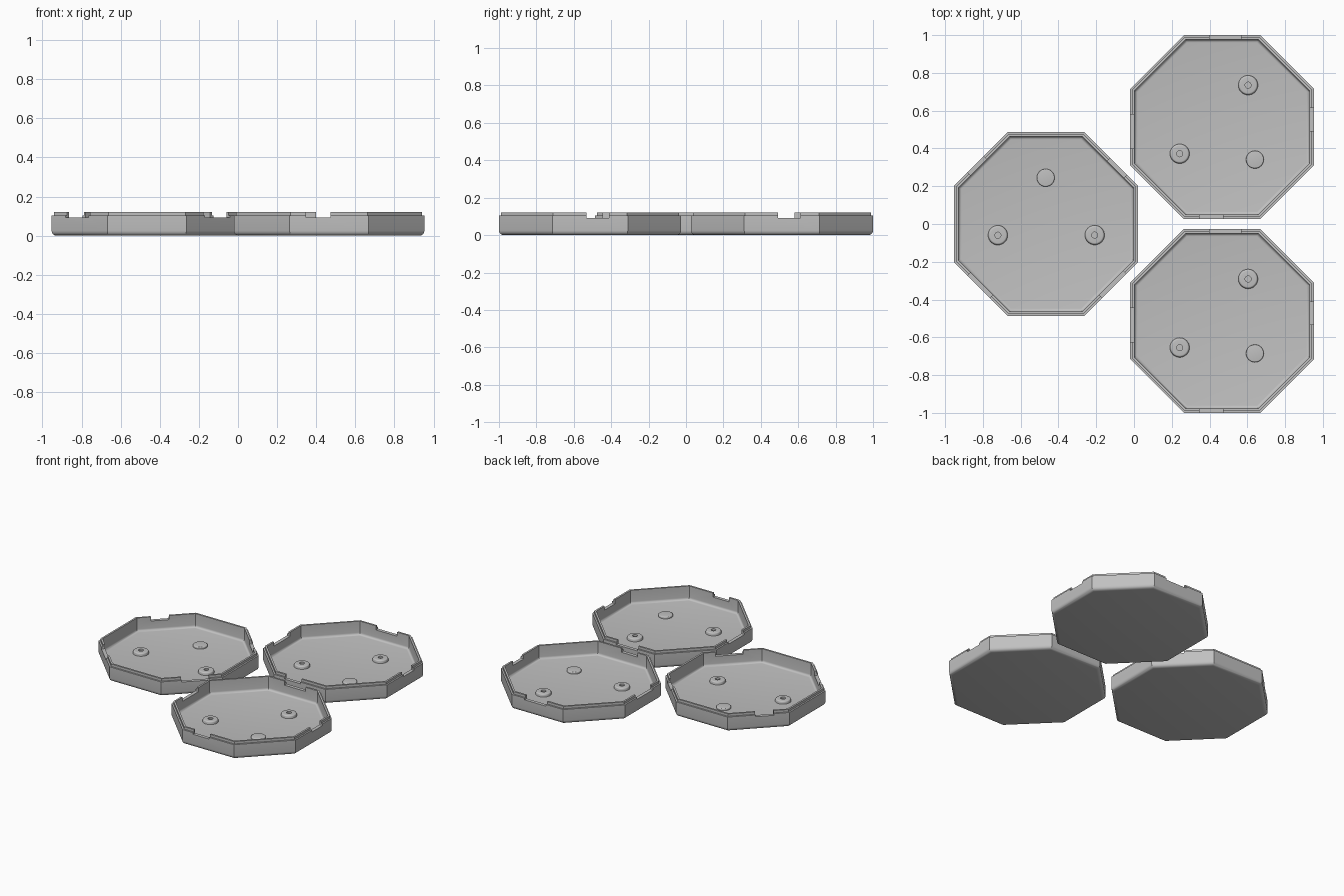
import bpy, bmesh, math
from mathutils import Matrix, Vector

if "Cube" in bpy.data.objects:
    bpy.data.objects.remove(bpy.data.objects["Cube"])

A = 0.487            # tray apothem
WALL = 0.024         # wall thickness
FLOOR = 0.025        # floor height
NOTCH_Z = 0.092      # bottom of the rim notches

grey = bpy.data.materials.new("mid_grey")
grey.diffuse_color = (0.53, 0.53, 0.53, 1)
grey.use_nodes = True
grey.node_tree.nodes["Principled BSDF"].inputs["Base Color"].default_value = grey.diffuse_color


def arc(cx, cz, r, a0, a1, n=5):
    """Points of a fillet in the (radius, height) plane."""
    steps = [math.radians(a0 + (a1 - a0) * i / n) for i in range(n + 1)]
    return [(cx + r * math.cos(t), cz + r * math.sin(t)) for t in steps]


def loft(name, profile, sides, scale=1.0, phase=0.0):
    """Sweep a profile round z and close both ends with flat caps."""
    bm = bmesh.new()
    rings = []
    for r, z in profile:
        rings.append([bm.verts.new((r * scale * math.cos(phase + math.tau * i / sides),
                                    r * scale * math.sin(phase + math.tau * i / sides), z))
                      for i in range(sides)])
    for a, b in zip(rings, rings[1:]):
        for i in range(sides):
            j = (i + 1) % sides
            bm.faces.new((a[i], a[j], b[j], b[i]))
    bm.faces.new(rings[0][::-1])
    bm.faces.new(rings[-1])
    bmesh.ops.recalc_face_normals(bm, faces=bm.faces)
    mesh = bpy.data.meshes.new(name)
    bm.to_mesh(mesh)
    bm.free()
    mesh.materials.append(grey)
    obj = bpy.data.objects.new(name, mesh)
    bpy.context.collection.objects.link(obj)
    return obj


def activate(obj):
    bpy.ops.object.select_all(action='DESELECT')
    obj.select_set(True)
    bpy.context.view_layer.objects.active = obj


def notch_cutter():
    """Four boxes, one per notched side: (side angle, tangent start, tangent end)."""
    bm = bmesh.new()
    for deg, t0, t1 in ((0, -0.02, 0.10), (90, -0.10, 0.066),
                        (180, -0.067, 0.113), (270, -0.119, 0.006)):
        m = (Matrix.Rotation(math.radians(deg), 4, 'Z')
             @ Matrix.Translation((A - 0.01, (t0 + t1) / 2, NOTCH_Z + 0.05))
             @ Matrix.Diagonal((0.08, t1 - t0, 0.1, 1)))
        bmesh.ops.create_cube(bm, size=1, matrix=m)
    mesh = bpy.data.meshes.new("notch_cutter")
    bm.to_mesh(mesh)
    bm.free()
    obj = bpy.data.objects.new("notch_cutter", mesh)
    bpy.context.collection.objects.link(obj)
    obj.hide_render = True
    return obj


# Tray section: rounded base, outer shelf, raised inner lip, filleted floor
tray_profile = (arc(A - 0.025, 0.025, 0.025, -90, 0)
                + [(A, 0.104), (A - 0.011, 0.104), (A - 0.011, 0.121), (A - WALL, 0.121)]
                + arc(A - WALL - 0.016, FLOOR + 0.016, 0.016, 0, -90))

# Screw boss: flared foot, flat top, small blind hole
boss_profile = ([(0.052, FLOOR - 0.005), (0.052, FLOOR + 0.004)]
                + arc(0.041, FLOOR + 0.011, 0.009, 0, 90)
                + [(0.016, FLOOR + 0.020), (0.016, FLOOR + 0.008)])
# Plain pad: low disc with a rounded rim
pad_profile = [(0.047, FLOOR - 0.005), (0.047, FLOOR + 0.008)] + arc(0.041, FLOOR + 0.008, 0.006, 0, 90, 4)

trays = (("back", (0.466, 0.513, 0), 0),
         ("front", (0.466, -0.513, 0), 0),
         ("left", (-0.466, 0, 0), 135))

for label, place, turn in trays:
    frame = Matrix.Translation(place) @ Matrix.Rotation(math.radians(turn), 4, 'Z')

    # Octagonal tray with notched rim
    tray = loft(label + "_tray", tray_profile, 8, 1 / math.cos(math.pi / 8), math.pi / 8)
    cutter = notch_cutter()
    cut = tray.modifiers.new("notches", 'BOOLEAN')
    cut.operation = 'DIFFERENCE'
    cut.solver = 'EXACT'
    cut.object = cutter
    activate(tray)
    bpy.ops.object.modifier_apply(modifier=cut.name)
    bpy.data.objects.remove(cutter)
    parts = [(tray, (0, 0))]

    # Two screw bosses and one plain pad on the floor
    parts.append((loft(label + "_boss_a", boss_profile, 32), (0.138, 0.222)))
    parts.append((loft(label + "_boss_b", boss_profile, 32), (-0.224, -0.141)))
    parts.append((loft(label + "_pad", pad_profile, 32), (0.174, -0.172)))

    for obj, (x, y) in parts:
        obj.matrix_world = frame @ Matrix.Translation(Vector((x, y, 0)))
        activate(obj)
        bpy.ops.object.shade_smooth_by_angle(angle=math.radians(30))
